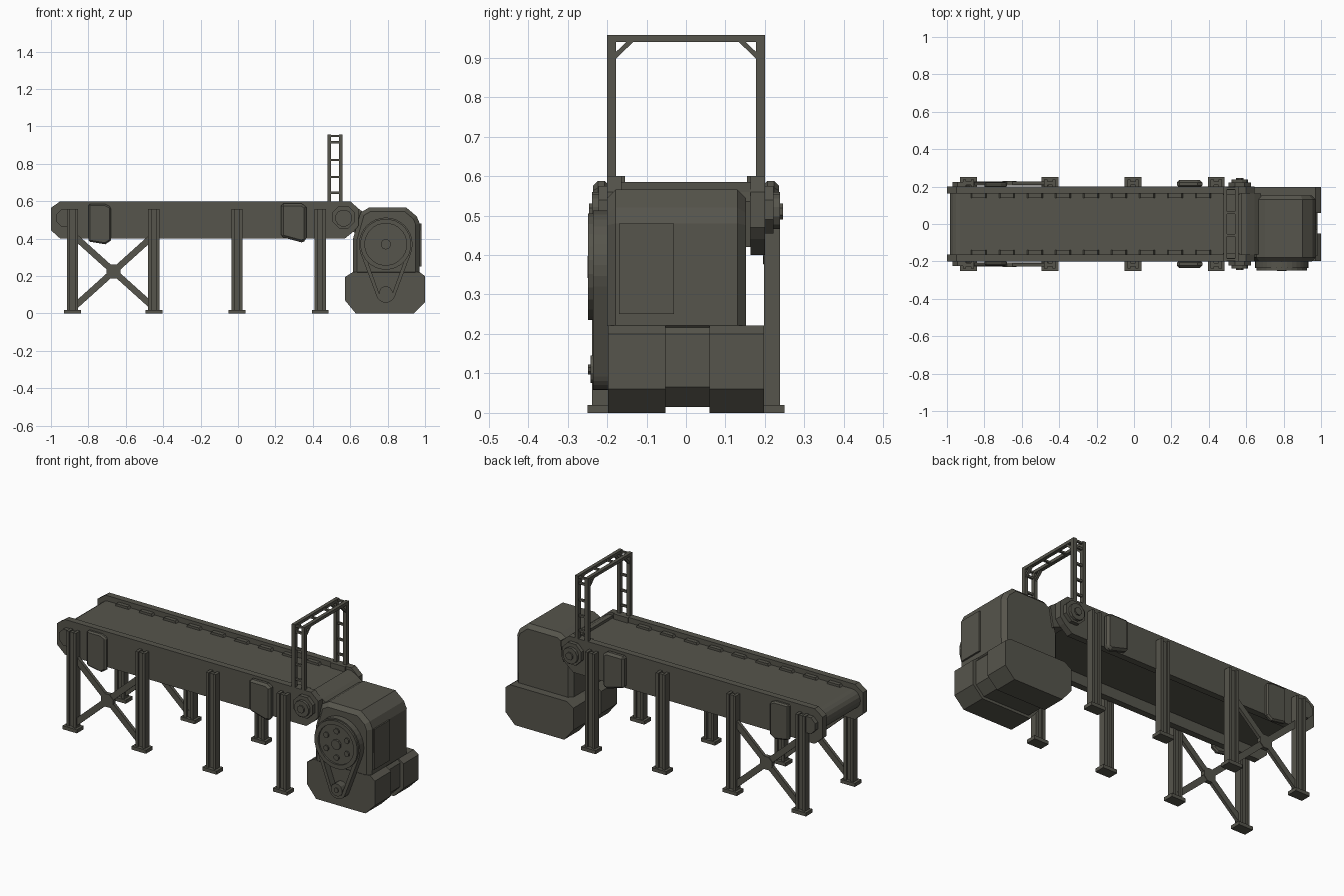
import bpy, bmesh, math

if "Cube" in bpy.data.objects:
    bpy.data.objects.remove(bpy.data.objects["Cube"])

def material(name, rgb):
    m = bpy.data.materials.new(name)
    m.diffuse_color = (*rgb, 1)
    m.use_nodes = True
    m.node_tree.nodes["Principled BSDF"].inputs["Base Color"].default_value = m.diffuse_color
    return m

OLIVE = material("dark olive grey", (0.093, 0.090, 0.072))

def finish(name, bm, bevel=0):
    bmesh.ops.recalc_face_normals(bm, faces=bm.faces)
    me = bpy.data.meshes.new(name)
    bm.to_mesh(me)
    bm.free()
    me.materials.append(OLIVE)
    ob = bpy.data.objects.new(name, me)
    bpy.context.collection.objects.link(ob)
    if bevel:
        mod = ob.modifiers.new("chamfer", 'BEVEL')
        mod.width = bevel
        mod.segments = 1
        mod.limit_method = 'ANGLE'
        mod.angle_limit = math.radians(60)
    return ob

def prism(name, pts, y0, y1, bevel=0):
    """Extrude an x-z outline from y0 to y1."""
    bm = bmesh.new()
    a = [bm.verts.new((x, y0, z)) for x, z in pts]
    b = [bm.verts.new((x, y1, z)) for x, z in pts]
    n = len(pts)
    bm.faces.new(a)
    bm.faces.new(b[::-1])
    for i in range(n):
        j = (i + 1) % n
        bm.faces.new((a[i], b[i], b[j], a[j]))
    return finish(name, bm, bevel)

def ring(name, outer, inner, y0, y1):
    """Closed band between two x-z outlines with equal point counts."""
    bm = bmesh.new()
    L = [[bm.verts.new((x, y, z)) for x, z in p]
         for p, y in ((outer, y0), (outer, y1), (inner, y1), (inner, y0))]
    n = len(outer)
    for k in range(4):
        for i in range(n):
            j = (i + 1) % n
            p, q = L[k], L[(k + 1) % 4]
            bm.faces.new((p[i], q[i], q[j], p[j]))
    return finish(name, bm)

def box(name, x0, x1, y0, y1, z0, z1, bevel=0):
    return prism(name, [(x0, z0), (x1, z0), (x1, z1), (x0, z1)], y0, y1, bevel)

def circle(cx, cz, r, n=16):
    return [(cx + r * math.cos(2 * math.pi * (i + .5) / n),
             cz + r * math.sin(2 * math.pi * (i + .5) / n)) for i in range(n)]

def bar(name, p, q, w, y0, y1):
    """Flat bar between two x-z points."""
    dx, dz = q[0] - p[0], q[1] - p[1]
    l = math.hypot(dx, dz)
    nx, nz = -dz / l * w / 2, dx / l * w / 2
    return prism(name, [(p[0] + nx, p[1] + nz), (q[0] + nx, q[1] + nz),
                        (q[0] - nx, q[1] - nz), (p[0] - nx, p[1] - nz)], y0, y1)

def arc(cx, cz, r, a0, a1, n):
    return [(cx + r * math.cos(math.radians(a0 + (a1 - a0) * i / n)),
             cz + r * math.sin(math.radians(a0 + (a1 - a0) * i / n))) for i in range(n + 1)]

# belt wrapped around its end rollers
prism("conveyor_belt", arc(0.59, 0.515, 0.055, -90, 90, 8)
      + arc(-0.93, 0.515, 0.055, 90, 270, 8), -0.165, 0.165)

PANEL = [(-0.95, 0.40), (0.57, 0.40), (0.62, 0.44), (0.645, 0.47), (0.645, 0.56),
         (0.60, 0.60), (-0.95, 0.60), (-1.0, 0.565), (-1.0, 0.445)]
LEGS = (-0.885, -0.45, -0.005, 0.44)

for s, side in ((-1, "front"), (1, "back")):
    def Y(a, b):
        return tuple(sorted((s * a, s * b)))

    prism(side + "_side_panel", PANEL, *Y(0.163, 0.20))

    # skirt brackets beside the belt
    for i in range(9):
        x = -0.83 + i * 0.15
        prism(side + "_skirt_bracket", [(x - .045, .565), (x + .045, .565),
              (x + .035, .583), (x - .035, .583)], *Y(0.14, 0.165))

    # bulging covers on the panels
    prism(side + "_tail_cover", [(-0.80, 0.385), (-0.71, 0.37), (-0.68, 0.39),
          (-0.68, 0.57), (-0.71, 0.585), (-0.80, 0.585)], *Y(0.195, 0.222), 0.008)
    prism(side + "_head_cover", [(0.23, 0.41), (0.34, 0.38), (0.365, 0.39),
          (0.365, 0.57), (0.34, 0.588), (0.23, 0.588)], *Y(0.195, 0.235), 0.012)

    # end bearings
    prism(side + "_tail_bearing", circle(-0.925, 0.51, 0.05, 8), *Y(0.195, 0.225))
    prism(side + "_head_bearing_plate", circle(0.565, 0.515, 0.065, 8), *Y(0.195, 0.222))
    prism(side + "_head_bearing", circle(0.565, 0.51, 0.046, 12), *Y(0.215, 0.238))
    prism(side + "_head_shaft", circle(0.565, 0.51, 0.022, 8), *Y(0.23, 0.246))

    # H-section legs with feet
    for x in LEGS:
        box(side + "_leg_flange_left", x - .030, x - .013, *Y(0.197, 0.238), 0.015, 0.56)
        box(side + "_leg_flange_right", x + .013, x + .030, *Y(0.197, 0.238), 0.015, 0.56)
        box(side + "_leg_web", x - .02, x + .02, *Y(0.208, 0.228), 0.015, 0.555)
        box(side + "_foot", x - .045, x + .045, *Y(0.19, 0.25), 0, 0.02)

    # crossed braces
    bar(side + "_brace_falling", (-0.865, 0.405), (-0.465, 0.045), 0.034, *Y(0.207, 0.225))
    bar(side + "_brace_rising", (-0.865, 0.045), (-0.465, 0.405), 0.034, *Y(0.209, 0.227))
    prism(side + "_brace_plate", circle(-0.665, 0.225, 0.04, 8), *Y(0.205, 0.229))

    # ladder frame uprights, rungs and corner gussets
    for x in (0.488, 0.549):
        box(side + "_frame_post", x - .01, x + .01, *Y(0.177, 0.20), 0.56, 0.955)
        bm = bmesh.new()
        for yy, zz in ((.18, .895), (.18, .912), (.128, .945), (.145, .945)):
            for xx in (x - .007, x + .007):
                bm.verts.new((xx, s * yy, zz))
        bmesh.ops.convex_hull(bm, input=bm.verts)
        finish(side + "_frame_gusset", bm)
    for z in (0.645, 0.73, 0.82, 0.915):
        box(side + "_frame_rung", 0.49, 0.547, *Y(0.183, 0.195), z - .006, z + .006)
    box(side + "_frame_base", 0.475, 0.565, *Y(0.155, 0.185), 0.565, 0.60)

# ladder frame top
for x in (0.488, 0.549):
    box("frame_top_beam", x - .01, x + .01, -0.20, 0.20, 0.94, 0.957)
for y in (-0.19, -0.06, 0.06, 0.19):
    box("frame_top_rung", 0.49, 0.547, y - .006, y + .006, 0.943, 0.954)

# discharge cover between belt and drive housing
prism("discharge_cover", [(0.575, 0.45), (0.66, 0.42), (0.68, 0.535), (0.645, 0.56),
      (0.60, 0.585), (0.575, 0.585)], -0.163, 0.163)

# drive housing: upper body
prism("drive_housing", [(0.615, 0.20), (0.97, 0.20), (0.972, 0.48), (0.955, 0.52),
      (0.90, 0.566), (0.70, 0.566), (0.655, 0.54), (0.615, 0.40)], -0.20, 0.152, 0.022)
box("housing_rear_panel", 0.96, 0.98, -0.17, -0.03, 0.25, 0.48)

# drive base: two chamfered halves with a recessed middle
BASE = [(0.63, 0), (0.94, 0), (1.0, 0.06), (1.0, 0.20), (0.97, 0.222),
        (0.615, 0.222), (0.572, 0.195), (0.572, 0.07)]
prism("base_front_half", BASE, -0.197, -0.052)
prism("base_back_half", BASE, 0.06, 0.197)
prism("base_middle", [(0.64, 0.015), (0.93, 0.015), (0.98, 0.065), (0.98, 0.20),
      (0.96, 0.222), (0.615, 0.222), (0.585, 0.195), (0.585, 0.07)], -0.052, 0.06)

# belt drive on the front face
CX, BIG, SMALL = 0.79, 0.37, 0.11

def teardrop(r1, r2):
    a = math.degrees(math.asin((r1 - r2) / (BIG - SMALL)))
    return arc(CX, BIG, r1, -a, 180 + a, 20) + arc(CX, SMALL, r2, 180 + a, 360 - a, 10)

ring("drive_belt", teardrop(0.143, 0.052), teardrop(0.122, 0.034), -0.236, -0.195)
prism("large_pulley", circle(CX, BIG, 0.124, 24), -0.238, -0.195)
ring("large_pulley_rim", circle(CX, BIG, 0.136, 24), circle(CX, BIG, 0.112, 24), -0.248, -0.225)
prism("large_pulley_hub", circle(CX, BIG, 0.028, 10), -0.25, -0.23)
for i in range(6):
    t = math.radians(60 * i + 30)
    prism("pulley_bolt", circle(CX + .075 * math.cos(t), BIG + .075 * math.sin(t), 0.016, 8),
          -0.246, -0.23)
prism("small_pulley", circle(CX, SMALL, 0.036, 12), -0.242, -0.19)
prism("small_pulley_hub", circle(CX, SMALL, 0.014, 8), -0.248, -0.24)
